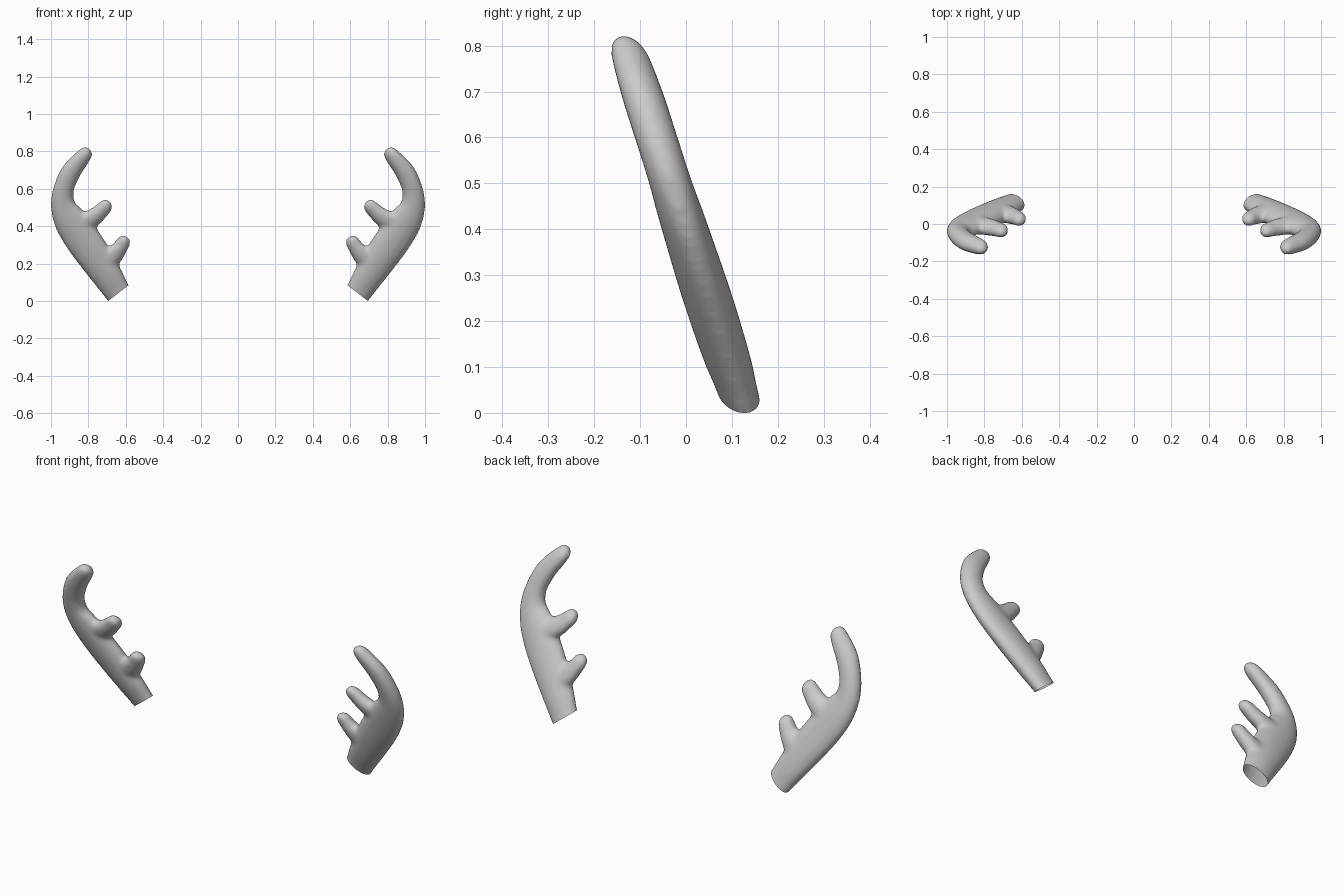
import bpy, bmesh, math
from mathutils import Vector

if "Cube" in bpy.data.objects:
    bpy.data.objects.remove(bpy.data.objects["Cube"])

SIDES = 24
# stations: x, z, half width in the antler's plane, half thickness
BEAM = [(.585, -.035, .068, .043), (.64, .042, .071, .045), (.692, .125, .081, .053),
        (.77, .243, .093, .056), (.842, .347, .096, .054), (.90, .437, .088, .051),
        (.934, .508, .068, .048), (.934, .59, .056, .048), (.896, .685, .054, .048),
        (.84, .757, .045, .044), (.818, .784, .040, .040)]
UPPER_TINE = [(.87, .40, .060, .046), (.81, .425, .053, .045), (.765, .452, .048, .043),
              (.735, .478, .043, .040), (.709, .504, .039, .038)]
LOWER_TINE = [(.74, .19, .065, .046), (.685, .225, .056, .045), (.652, .259, .049, .043),
              (.631, .285, .042, .040), (.613, .313, .039, .038)]


def spline(pts, steps=5):
    """Catmull-Rom through the stations."""
    p = [Vector(q) for q in pts]
    p = [2 * p[0] - p[1]] + p + [2 * p[-1] - p[-2]]
    out = []
    for i in range(1, len(p) - 2):
        a, b, c, d = p[i - 1:i + 3]
        for k in range(steps):
            t = k / steps
            out.append(.5 * (2 * b + (c - a) * t + (2 * a - 5 * b + 4 * c - d) * t * t
                             + (3 * b - a - 3 * c + d) * t ** 3))
    return out + [p[-2]]


def add_limb(bm, pts):
    """Closed tube of oval sections with a rounded tip."""
    st = spline(pts)
    rings = []
    for i, s in enumerate(st):
        a, b = st[max(i - 1, 0)], st[min(i + 1, len(st) - 1)]
        d = Vector((b[0] - a[0], 0, b[1] - a[1])).normalized()
        rings.append((Vector((s[0], 0, s[1])), d, s[2], s[3]))
    c, d, w, t = rings[-1]
    for ang in (20, 40, 60, 78):
        r = math.radians(ang)
        rings.append((c + d * w * math.sin(r), d, w * math.cos(r), t * math.cos(r)))
    loops = []
    for c, d, w, t in rings:
        n = Vector((d.z, 0, -d.x))
        loops.append([bm.verts.new(c + n * w * math.cos(u) + Vector((0, t * math.sin(u), 0)))
                      for u in (2 * math.pi * k / SIDES for k in range(SIDES))])
    for a, b in zip(loops, loops[1:]):
        for k in range(SIDES):
            j = (k + 1) % SIDES
            bm.faces.new((a[k], a[j], b[j], b[k]))
    bm.faces.new(loops[0])
    bm.faces.new(loops[-1])


# beam and both tines
bm = bmesh.new()
for limb in (BEAM, UPPER_TINE, LOWER_TINE):
    add_limb(bm, limb)
bmesh.ops.recalc_face_normals(bm, faces=bm.faces)
mesh = bpy.data.meshes.new("antlers")
bm.to_mesh(mesh)
bm.free()
antlers = bpy.data.objects.new("antlers", mesh)
bpy.context.collection.objects.link(antlers)
bpy.context.view_layer.objects.active = antlers
antlers.select_set(True)

# fuse into one soft skin
fuse = antlers.modifiers.new("fuse", 'REMESH')
fuse.mode = 'VOXEL'
fuse.voxel_size = .010
soften = antlers.modifiers.new("soften", 'SMOOTH')
soften.factor = .5
soften.iterations = 12
for name in ("fuse", "soften"):
    bpy.ops.object.modifier_apply(modifier=name)

# open slanted base, then lean the whole antler forward
bm = bmesh.new()
bm.from_mesh(mesh)
bmesh.ops.bisect_plane(bm, geom=bm.verts[:] + bm.edges[:] + bm.faces[:],
                       plane_co=(.64, 0, .042), plane_no=(-.61, 0, -.79), clear_outer=True)
low = min(v.co.z for v in bm.verts)
wide = max(v.co.x for v in bm.verts)
for v in bm.verts:
    v.co.x += 1 - wide
    v.co.z -= low
    v.co.y += .127 - .32 * v.co.z
bm.to_mesh(mesh)
bm.free()

# second antler
mirror = antlers.modifiers.new("mirror", 'MIRROR')
mirror.use_mirror_merge = False
bpy.ops.object.shade_smooth()
